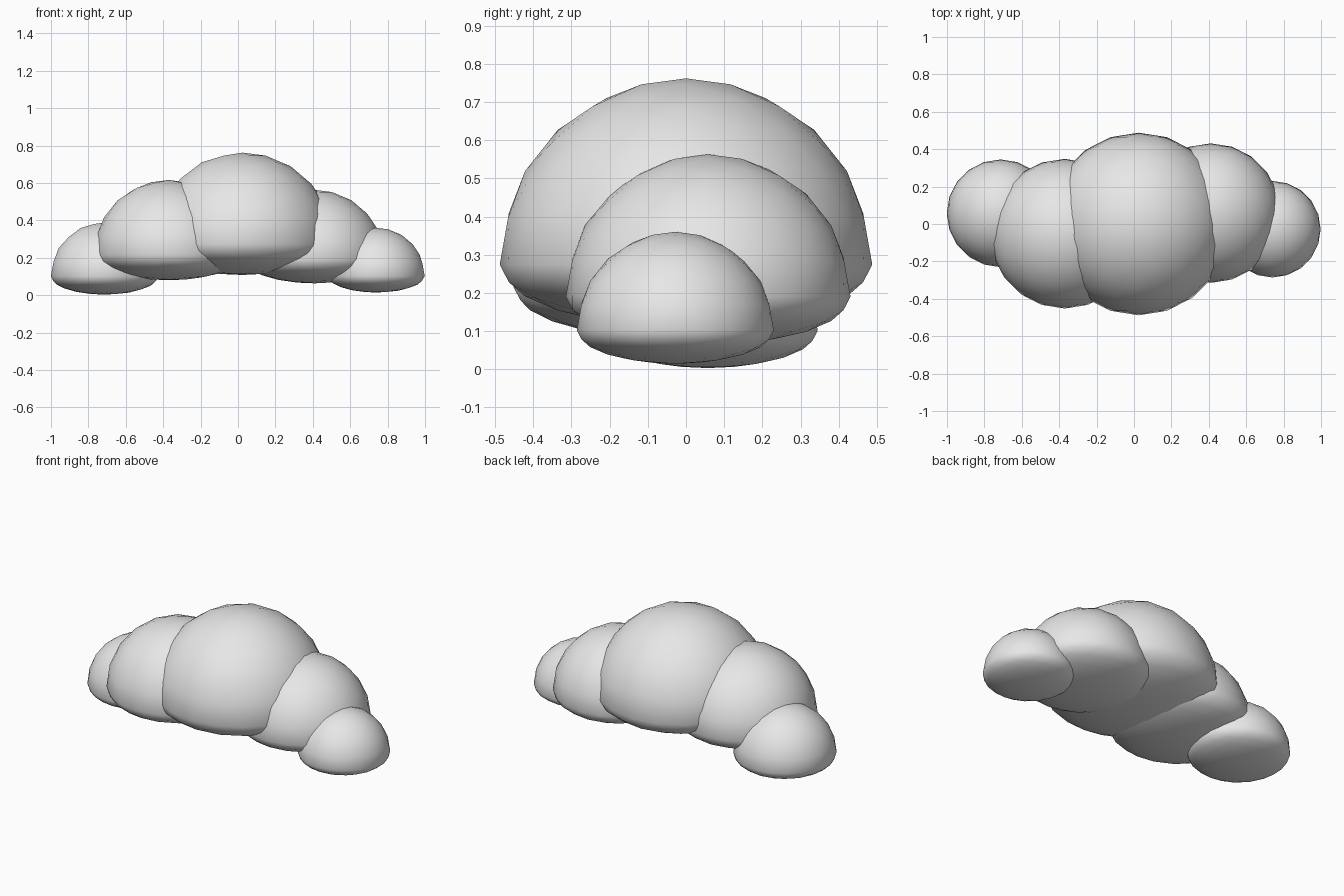
import bpy, math

if "Cube" in bpy.data.objects:
    bpy.data.objects.remove(bpy.data.objects["Cube"])

mat = bpy.data.materials.new("cloud grey")
mat.diffuse_color = (0.8, 0.8, 0.8, 1)
mat.use_nodes = True
mat.node_tree.nodes["Principled BSDF"].inputs["Base Color"].default_value = mat.diffuse_color

FLATTEN = 0.34  # lower half of every puff is squashed to this


def puff(name, x, y, z, r, turn=0):
    """Round ball with a flattened belly; z is the height of its widest ring."""
    bpy.ops.mesh.primitive_ico_sphere_add(subdivisions=3, radius=r, location=(x, y, z))
    ob = bpy.context.object
    ob.name = name
    for v in ob.data.vertices:
        if v.co.z < 0:
            v.co.z *= FLATTEN
    ob.rotation_euler.z = math.radians(turn)
    ob.data.materials.append(mat)
    bpy.ops.object.shade_smooth()


# Cloud puffs: big middle one, two shoulders, two small ends
puff("middle_puff", 0.025, 0.0, 0.274, 0.488)
puff("left_shoulder_puff", -0.37, -0.052, 0.216, 0.40, 18)
puff("right_shoulder_puff", 0.41, 0.058, 0.19, 0.373)
puff("left_end_puff", -0.713, 0.057, 0.101, 0.288)
puff("right_end_puff", 0.74, -0.028, 0.102, 0.258)
